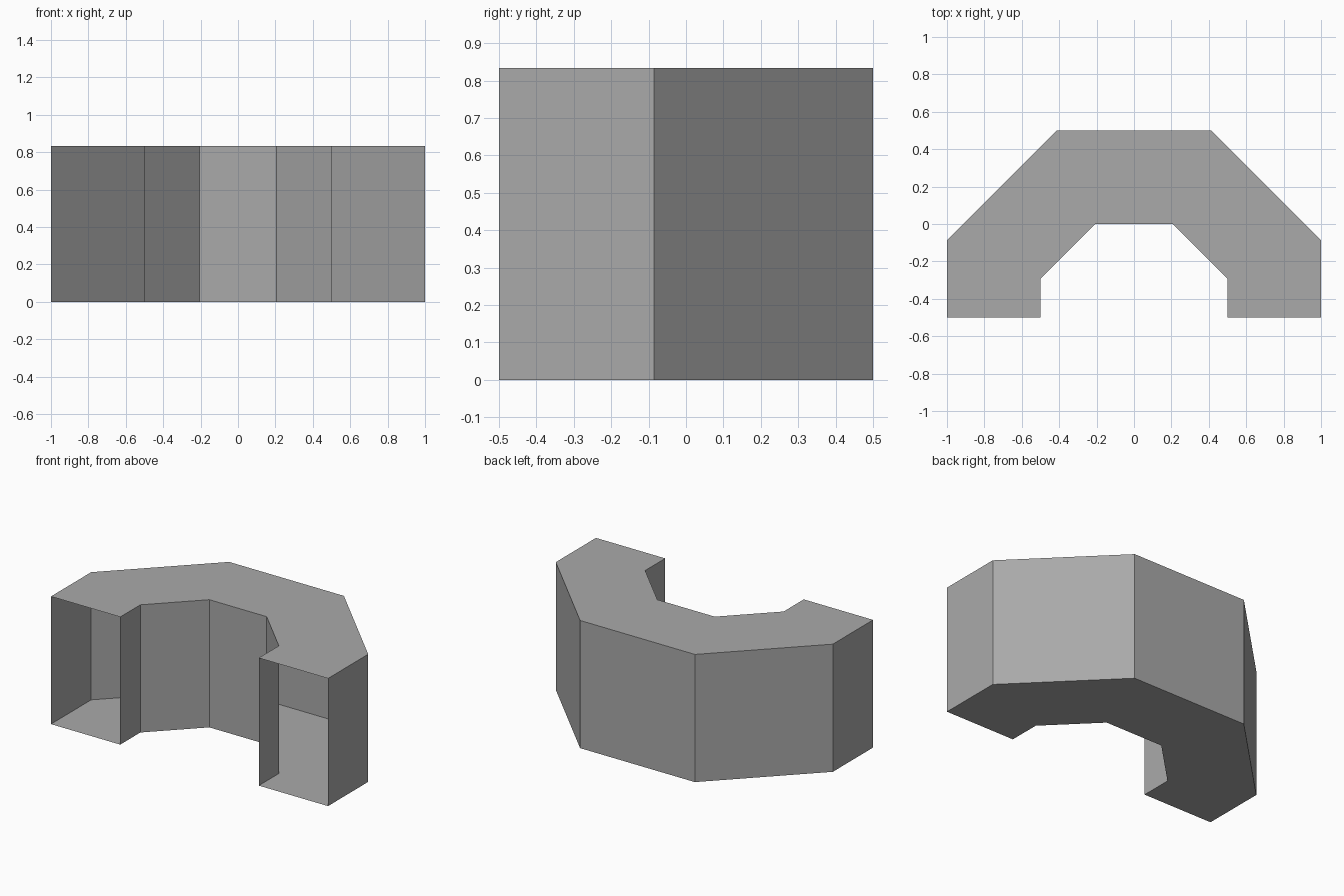
import bpy
import bmesh
import math

HEIGHT = 0.833
OUTER, INNER, FRONT = 1.0, 0.5, -0.5

cube = bpy.data.objects.get("Cube")
if cube:
    bpy.data.objects.remove(cube, do_unlink=True)

grey = bpy.data.materials.new("mid grey")
grey.use_nodes = True
colour = (0.4, 0.4, 0.4, 1)
grey.diffuse_color = colour
grey.node_tree.nodes["Principled BSDF"].inputs["Base Color"].default_value = colour


def half_octagon(radius):
    """Outline of half an octagon with legs running to the open front."""
    side = radius * math.tan(math.pi / 8)
    back = FRONT + radius
    right = [(radius, FRONT), (radius, back - radius + side), (side, back)]
    return right + [(-x, y) for x, y in reversed(right)]


bm = bmesh.new()


def ring(points, z):
    return [bm.verts.new((x, y, z)) for x, y in points]


# Four edge rails: outer and inner outline, bottom and top
outer, inner = half_octagon(OUTER), half_octagon(INNER)
rails = [ring(outer, 0), ring(outer, HEIGHT), ring(inner, HEIGHT), ring(inner, 0)]

# Walls, roof and floor as thin sheets; both leg ends stay open
for i, rail in enumerate(rails):
    following = rails[(i + 1) % len(rails)]
    for j in range(len(rail) - 1):
        bm.faces.new((rail[j], rail[j + 1], following[j + 1], following[j]))

mesh = bpy.data.meshes.new("bent_tunnel")
bm.to_mesh(mesh)
bm.free()
mesh.materials.append(grey)
tunnel = bpy.data.objects.new("bent_tunnel", mesh)
bpy.context.collection.objects.link(tunnel)
